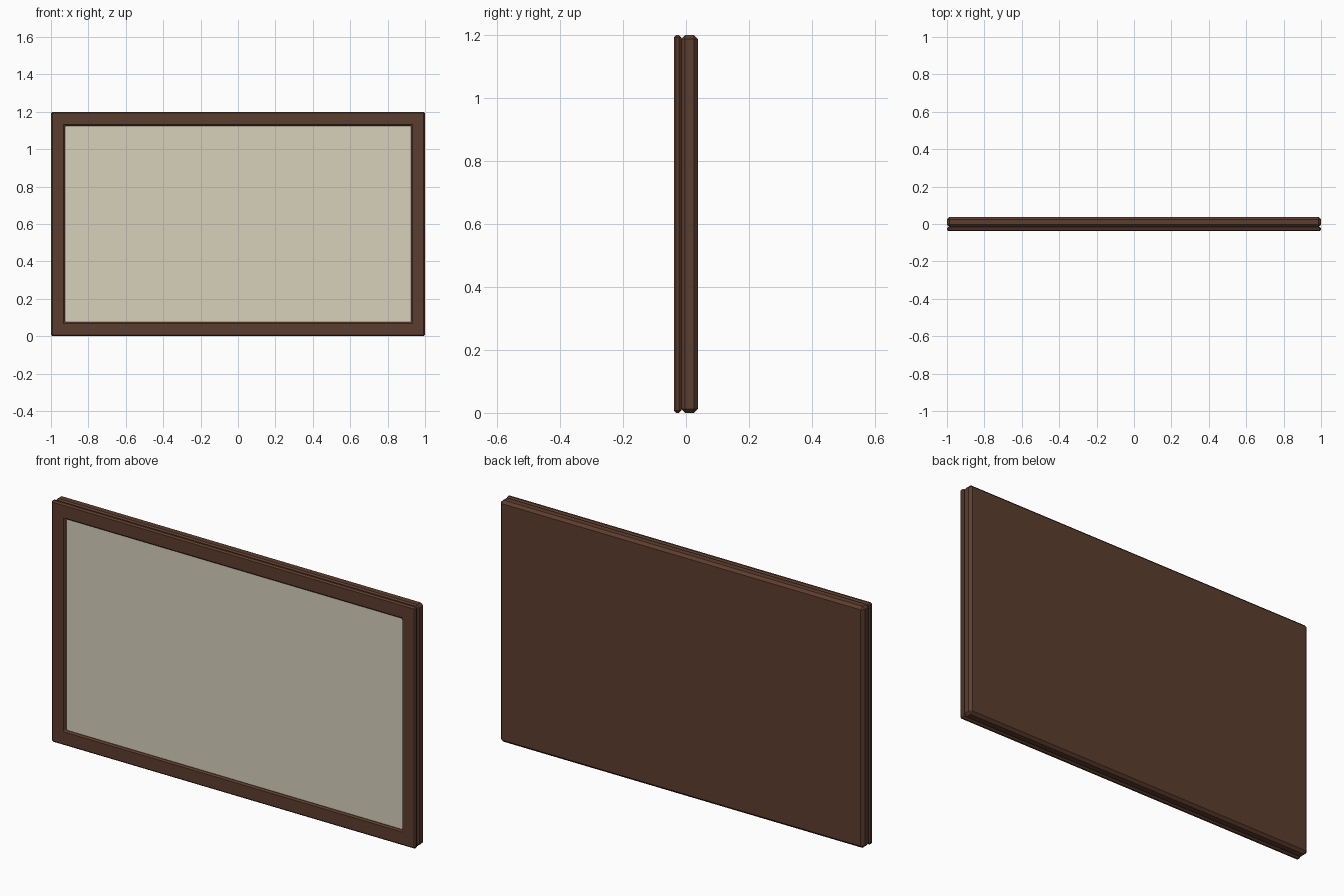
import bpy, bmesh

if "Cube" in bpy.data.objects:
    bpy.data.objects.remove(bpy.data.objects["Cube"])


def material(name, rgb):
    m = bpy.data.materials.new(name)
    m.diffuse_color = (*rgb, 1)
    m.use_nodes = True
    m.node_tree.nodes["Principled BSDF"].inputs["Base Color"].default_value = m.diffuse_color
    return m


brown = material("dark_brown_wood", (0.107, 0.0467, 0.0273))
cream = material("cream_surface", (0.68, 0.63, 0.50))
CZ = 0.6  # height of the centre


def finish(name, bm, mat, bevel=0):
    bmesh.ops.recalc_face_normals(bm, faces=bm.faces)
    me = bpy.data.meshes.new(name)
    bm.to_mesh(me)
    bm.free()
    me.materials.append(mat)
    ob = bpy.data.objects.new(name, me)
    bpy.context.collection.objects.link(ob)
    if bevel:
        mod = ob.modifiers.new("chamfer", 'BEVEL')
        mod.width = bevel
        mod.segments = 1
        mod.limit_method = 'ANGLE'
    return ob


def rect(bm, hx, hz, y):
    return [bm.verts.new((sx * hx, y, CZ + sz * hz))
            for sx, sz in ((-1, -1), (1, -1), (1, 1), (-1, 1))]


def slab(name, hx, hz, y0, y1, mat, bevel=0):
    bm = bmesh.new()
    a, b = rect(bm, hx, hz, y0), rect(bm, hx, hz, y1)
    bm.faces.new(a)
    bm.faces.new(b[::-1])
    for i in range(4):
        j = (i + 1) % 4
        bm.faces.new((a[i], b[i], b[j], a[j]))
    return finish(name, bm, mat, bevel)


def ring(name, hx, hz, border, y0, y1, mat, bevel):
    bm = bmesh.new()
    loops = [rect(bm, hx, hz, y0), rect(bm, hx, hz, y1),
             rect(bm, hx - border, hz - border, y1),
             rect(bm, hx - border, hz - border, y0)]
    for k in range(4):
        a, b = loops[k], loops[(k + 1) % 4]
        for i in range(4):
            j = (i + 1) % 4
            bm.faces.new((a[i], b[i], b[j], a[j]))
    return finish(name, bm, mat, bevel)


# chamfered backing board
slab("backing_board", 1.0, 0.6, -0.016, 0.038, brown, 0.013)
# thin raised frame in front
ring("front_frame", 1.0, 0.6, 0.075, -0.038, -0.015, brown, 0.007)
# recessed light panel
slab("panel", 0.928, 0.528, -0.027, -0.012, cream)
